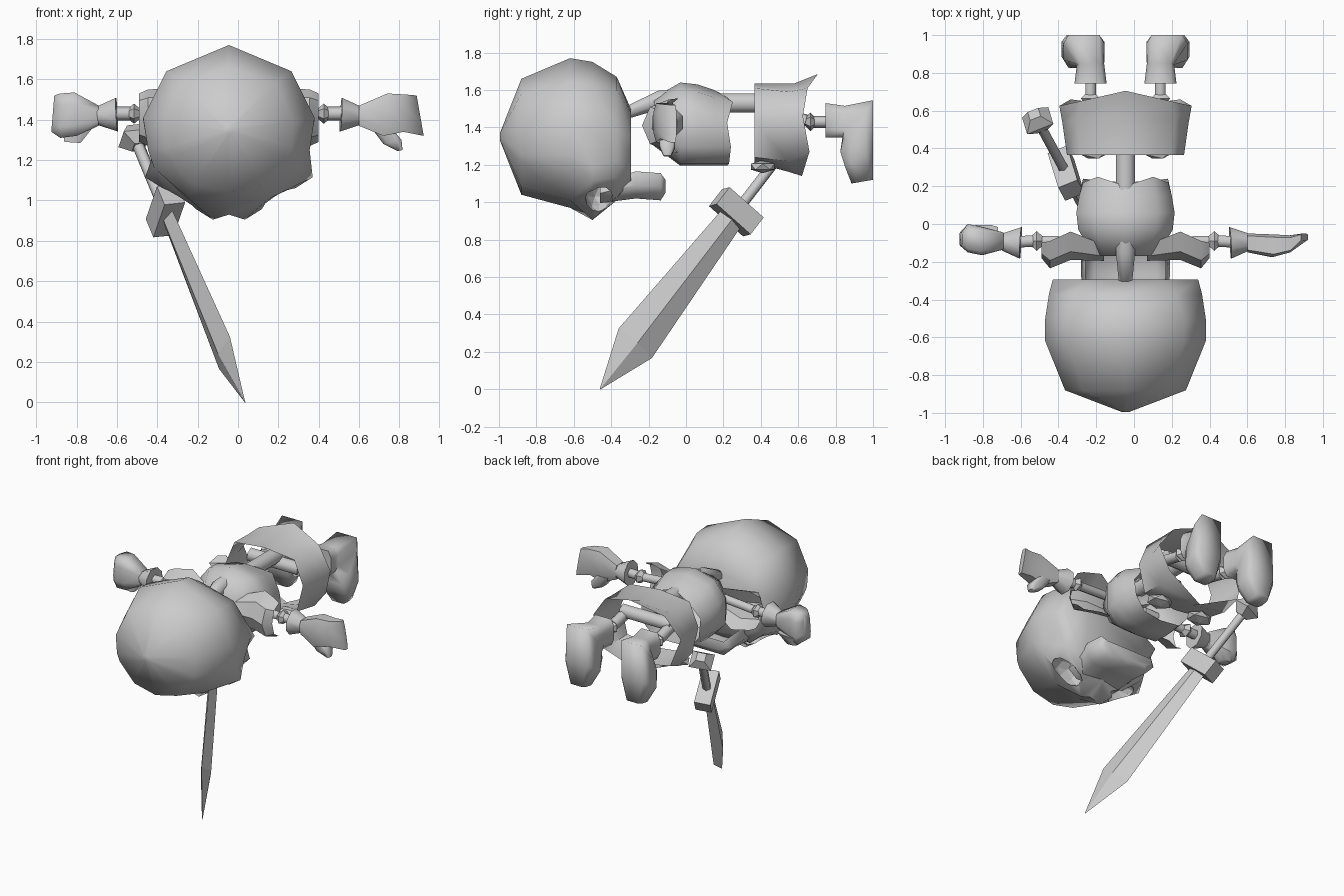
import bpy, bmesh
from math import cos, sin, pi, radians
from mathutils import Vector, Matrix

if "Cube" in bpy.data.objects:
    bpy.data.objects.remove(bpy.data.objects["Cube"])

CX = -0.045  # body centre line
grey = bpy.data.materials.new("plain grey")
grey.use_nodes = True
grey.diffuse_color = (0.6, 0.6, 0.6, 1)
grey.node_tree.nodes["Principled BSDF"].inputs["Base Color"].default_value = (0.6, 0.6, 0.6, 1)


def finish(name, bm, smooth=40):
    bmesh.ops.recalc_face_normals(bm, faces=bm.faces)
    me = bpy.data.meshes.new(name)
    bm.to_mesh(me)
    bm.free()
    me.materials.append(grey)
    ob = bpy.data.objects.new(name, me)
    bpy.context.collection.objects.link(ob)
    if smooth:
        bpy.ops.object.select_all(action='DESELECT')
        ob.select_set(True)
        bpy.context.view_layer.objects.active = ob
        bpy.ops.object.shade_smooth_by_angle(angle=radians(smooth))
    return ob


def loft(name, rings, start=True, end=True, smooth=65, closed=True):
    """Skin a list of rings, each with the same number of points."""
    bm = bmesh.new()
    vs = [[bm.verts.new(p) for p in r] for r in rings]
    n = len(vs[0])
    for a, b in zip(vs, vs[1:]):
        for i in range(n if closed else n - 1):
            j = (i + 1) % n
            bm.faces.new((a[i], a[j], b[j], b[i]))
    if start:
        bm.faces.new(vs[0])
    if end:
        bm.faces.new(vs[-1])
    return finish(name, bm, smooth)


def ring(c, u, v, n=8):
    c, u, v = Vector(c), Vector(u), Vector(v)
    return [c + u * cos(2 * pi * (i + .5) / n) + v * sin(2 * pi * (i + .5) / n) for i in range(n)]


def boxy_ring(c, u, v):
    """Eight points: a box section with bevelled corners."""
    quarter = ((1, .5), (.75, 1))
    return [c + u * i * sx + v * j * sz for sx, sz, turn in ((1, 1, 1), (-1, 1, -1), (-1, -1, 1), (1, -1, -1))
            for i, j in quarter[::turn]]


def tube(name, a, b, ra, rb=None, n=6):
    a, b = Vector(a), Vector(b)
    q = (b - a).to_track_quat('Z', 'Y')
    u, v = q @ Vector((1, 0, 0)), q @ Vector((0, 1, 0))
    rb = ra if rb is None else rb
    return loft(name, [ring(a, u * ra, v * ra, n), ring(b, u * rb, v * rb, n)])


def whole(half):
    """Complete a half outline across the centre line; first and last points lie on it."""
    return [(CX + x, y, z) for x, y, z in half] + [(CX - x, y, z) for x, y, z in half[-2:0:-1]]


def ball(name, c, r, sub=1, smooth=0):
    bm = bmesh.new()
    bmesh.ops.create_icosphere(bm, subdivisions=sub, radius=1,
                               matrix=Matrix.Translation(c) @ Matrix.Diagonal((*r, 1)))
    return finish(name, bm, smooth)


def joint(name, c, r, length):
    """Pointed joint: two cones base to base."""
    bm = bmesh.new()
    mid = [bm.verts.new(p) for p in ring(c, r[0], r[1], 6)]
    for s in (-1, 1):
        tip = bm.verts.new(Vector(c) + Vector(length) * s)
        for i in range(6):
            bm.faces.new((mid[i], mid[(i + 1) % 6], tip))
    return finish(name, bm)


# Skull: outlines (x, z from the centre) along the head
skull_rings = [
    (-.995, [(0, .02), (.015, .015), (.02, 0), (.018, -.008), (.015, -.01), (.01, -.015), (0, -.02)]),
    (-.88, [(0, .31), (.23, .23), (.32, .04), (.31, -.09), (.29, -.14), (.17, -.27), (0, -.31)]),
    (-.62, [(0, .42), (.31, .29), (.425, .06), (.40, -.10), (.37, -.19), (.2, -.34), (0, -.38)]),
    (-.50, [(0, .40), (.31, .28), (.425, .05), (.385, -.15), (.415, -.235), (.08, -.445), (0, -.42)]),
    (-.37, [(0, .32), (.27, .25), (.405, .02), (.36, -.13), (.34, -.22), (.22, -.32), (0, -.34)]),
    (-.295, [(0, .15), (.2, .13), (.385, 0), (.32, -.11), (.3, -.19), (.2, -.25), (0, -.27)])]
skull = loft("skull", [whole([(x, y, 1.35 + z) for x, z in h]) for y, h in skull_rings])

# Eye sockets
for s in (-1, 1):
    cut = ball("eye_cutter", (CX + s * .22, -.465, 1.03), (.14, .075, .1), 2)
    cut.hide_render = True
    cut.hide_set(True)
    mod = skull.modifiers.new("eye_socket", 'BOOLEAN')
    mod.object = cut
    mod.solver = 'EXACT'

# Lower jaw: open bowl; half width, y, bottom, rim
jaw = [(.22, -.46, .995, 1.1), (.235, -.27, 1.02, 1.165), (.235, -.135, 1.01, 1.155), (.2, -.11, 1.05, 1.12)]
loft("jaw", [[(CX + w * i, y, b + (t - b) * j) for i, j in
              ((-.9, 1), (-1, .5), (-.7, 0), (0, 0), (.7, 0), (1, .5), (.9, 1))]
             for w, y, b, t in jaw], start=False, closed=False)

# Spine, neck and pelvis
loft("neck", [ring((CX, y, z), (r, 0, 0), (0, 0, r))
              for y, z, r in ((-.34, 1.47, .035), (-.15, 1.545, .055), (.02, 1.55, .055))])
tube("spine", (CX, 0, 1.53), (CX, .5, 1.53), .055, .055, 8)
tube("pelvis", (CX - .2, .5, 1.48), (CX + .2, .5, 1.48), .05)

# Chest: half width, y, bottom, top, rim wave
chest = [(.17, -.17, 1.3, 1.56, 0), (.25, -.03, 1.195, 1.64, 0), (.26, .06, 1.195, 1.63, 0),
         (.245, .15, 1.195, 1.6, 0), (.225, .22, 1.195, 1.575, 1)]
loft("chest", [whole([(0, y - .02 * k, t), (w * .65, y + .03 * k, t - .04), (w, y, t - .15),
                      (w, y + .02 * k, b + .1), (w * .65, y + .01 * k, b + .01), (0, y, b)])
               for w, y, b, t, k in chest], end=False)

# Hip armour: open band with a raised peak at the back
front = [(0, .365, 1.635), (.24, .365, 1.61), (.31, .365, 1.44), (.26, .365, 1.24), (0, .365, 1.21)]
mid = [(0, .58, 1.635), (.26, .55, 1.59), (.335, .54, 1.44), (.28, .54, 1.22), (0, .54, 1.165)]
back = [(0, .705, 1.685), (.24, .65, 1.61), (.35, .625, 1.46), (.29, .66, 1.27), (0, .62, 1.14)]
loft("hip_armour", [whole(h) for h in (front, mid, back)], False, False)

# Limbs, built once per side
for side, s in (("left", 1), ("right", -1)):
    def X(x):
        return CX + s * x
    # Arm
    tube(side + "_upper_arm", (X(.12), -.1, 1.45), (X(.44), -.09, 1.43), .032)
    joint(side + "_elbow", (X(.47), -.09, 1.43), ((0, .06, 0), (0, 0, .05)), (.06, 0, 0))
    tube(side + "_forearm", (X(.48), -.09, 1.43), (X(.58), -.095, 1.43), .035)
    tube(side + "_cuff", (X(.555), -.1, 1.425), (X(.65), -.095, 1.42), .09, .05, 8)
    # Shoulder guard: half shell, open towards the legs
    guard = [[(X(x), y + ry * cos(t), 1.41 + rz * sin(t)) for t in (pi * (.5 + i / 4) for i in range(5))]
             for x, y, ry, rz in ((.115, -.11, .085, .09), (.29, -.04, .15, .145),
                                  (.40, -.09, .145, .14), (.445, -.10, .08, .12))]
    loft(side + "_shoulder_guard", guard, False, False, 35, False)
    # Leg
    ball(side + "_hip_plate", (X(.17), .41, 1.19), (.1, .075, .035))
    tube(side + "_thigh", (X(.18), .47, 1.47), (X(.185), .64, 1.43), .04)
    joint(side + "_knee", (X(.185), .665, 1.43), ((.06, 0, 0), (0, 0, .05)), (0, .05, 0))
    tube(side + "_shin", (X(.185), .67, 1.43), (X(.185), .78, 1.43), .032)
    # Boot sections: (y, z) of both ends, half width, outward shift
    boot = []
    for y0, z0, y1, z1, w, d in ((.745, 1.345, .745, 1.53, .085, 0), (.84, 1.345, .85, 1.515, .072, 0),
                                 (.825, 1.27, 1.0, 1.545, .108, .035), (.85, 1.19, 1.0, 1.28, .115, .04),
                                 (.885, 1.1, 1.0, 1.12, .06, .04)):
        c = Vector((X(.185 + d), (y0 + y1) / 2, (z0 + z1) / 2))
        boot.append(boxy_ring(c, Vector((w, 0, 0)), Vector((0, (y1 - y0) / 2, (z1 - z0) / 2))))
    loft(side + "_boot", boot, smooth=80)


def hand(name, sections):
    """Sections: (x, z) of both ends, y and half thickness."""
    loft(name, [boxy_ring(Vector(((x0 + x1) / 2, y, (z0 + z1) / 2)), Vector((0, t, 0)),
                          Vector(((x1 - x0) / 2, 0, (z1 - z0) / 2)))
                for x0, z0, x1, z1, y, t in sections])


# Open left hand with a thumb, closed right hand
hand("left_hand", [(.6, 1.37, .6, 1.47, -.1, .05), (.72, 1.32, .74, 1.53, -.115, .06),
                   (.82, 1.34, .83, 1.525, -.105, .045), (.92, 1.32, .885, 1.52, -.07, .02)])
hand("left_thumb", [(.66, 1.36, .76, 1.36, -.1, .045), (.72, 1.28, .81, 1.3, -.1, .04),
                    (.79, 1.245, .815, 1.25, -.1, .02)])
hand("right_hand", [(-.69, 1.37, -.69, 1.47, -.09, .045), (-.8, 1.32, -.81, 1.535, -.09, .075),
                    (-.88, 1.31, -.88, 1.53, -.075, .075), (-.925, 1.34, -.91, 1.52, -.08, .035)])
hand("right_fingers", [(-.72, 1.36, -.87, 1.35, -.05, .045), (-.78, 1.285, -.86, 1.29, -.06, .03)])

# Sword: a runs tip to pommel, w across the blade, n through it
tip = Vector((.035, -.46, 0))
a = Vector((-.395, .73, .95)).normalized()
w = Vector((-.055, .18, -.16)).normalized()
n = a.cross(w)


def blade_ring(d, hw, ht):
    c = tip + a * d
    return [c + w * hw, c + n * ht, c - w * hw, c - n * ht]


def bar_ring(d, hw, ht):
    c = tip + a * d
    return [c + w * i * hw + n * j * ht for i, j in ((1, 1), (-1, 1), (-1, -1), (1, -1))]


loft("blade", [blade_ring(0, .002, .002), blade_ring(.326, .122, .035), blade_ring(1.22, .07, .03)], smooth=0)
loft("guard", [bar_ring(1.2, .125, .055), bar_ring(1.32, .125, .055)], smooth=0)
tube("grip", tip + a * 1.3, tip + a * 1.72, .03)
loft("pommel", [bar_ring(1.68, .03, .03), bar_ring(1.74, .06, .075), bar_ring(1.8, .03, .03)], smooth=0)
